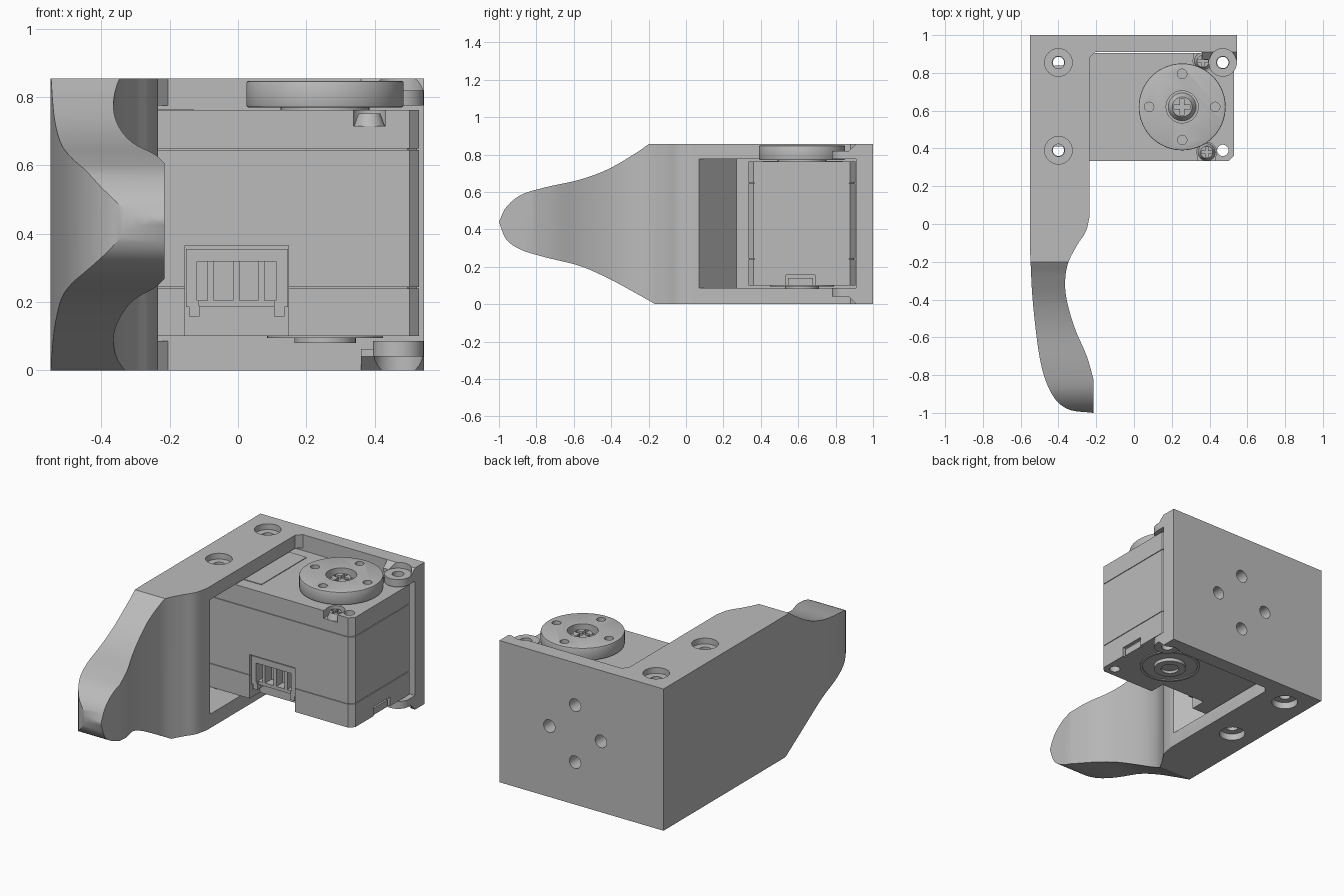
import bpy, bmesh, math
from mathutils import Vector

cube = bpy.data.objects.get("Cube")
if cube:
    bpy.data.objects.remove(cube, do_unlink=True)

grey = bpy.data.materials.new("plain_grey")
grey.use_nodes = True
GREY = (0.5, 0.5, 0.5, 1)
grey.diffuse_color = GREY
grey.node_tree.nodes["Principled BSDF"].inputs["Base Color"].default_value = GREY


def prism(name, pts, a, b, axis="z"):
    """Extrude a 2D outline from a to b along an axis (x: pts are y,z; z: pts are x,y; y: pts are x,z)."""
    place = {"z": lambda p, h: (p[0], p[1], h), "x": lambda p, h: (h, p[0], p[1]),
             "y": lambda p, h: (p[0], h, p[1])}[axis]
    bm = bmesh.new()
    low = bm.faces.new([bm.verts.new(place(p, a)) for p in pts])
    top = bmesh.ops.extrude_face_region(bm, geom=[low])["geom"]
    shift = Vector(place((0, 0), b - a))
    bmesh.ops.translate(bm, verts=[g for g in top if isinstance(g, bmesh.types.BMVert)], vec=shift)
    bmesh.ops.recalc_face_normals(bm, faces=bm.faces)
    mesh = bpy.data.meshes.new(name)
    bm.to_mesh(mesh)
    bm.free()
    mesh.materials.append(grey)
    ob = bpy.data.objects.new(name, mesh)
    bpy.context.collection.objects.link(ob)
    return ob


def box(name, x, y, z):
    return prism(name, [(x[0], y[0]), (x[1], y[0]), (x[1], y[1]), (x[0], y[1])], *z)


def disc(name, c, r, a, b, axis="z", n=40):
    ring = [(c[0] + r * math.cos(math.tau * i / n), c[1] + r * math.sin(math.tau * i / n)) for i in range(n)]
    return prism(name, ring, a, b, axis)


def boolean(ob, cutters, op="DIFFERENCE"):
    for c in cutters:
        m = ob.modifiers.new("cut", "BOOLEAN")
        m.operation, m.solver, m.object = op, "EXACT", c
    dg = bpy.context.evaluated_depsgraph_get()
    dg.update()
    mesh = bpy.data.meshes.new_from_object(ob.evaluated_get(dg))
    ob.modifiers.clear()
    ob.data = mesh
    for c in cutters:
        bpy.data.objects.remove(c, do_unlink=True)
    return ob


def spline(p, steps=6):
    """Catmull-Rom curve through the points."""
    p = [Vector(q) for q in p]
    e = [2 * p[0] - p[1]] + p + [2 * p[-1] - p[-2]]
    out = []
    for a, b, c, d in zip(e, e[1:], e[2:], e[3:]):
        for i in range(steps):
            t = i / steps
            out.append(0.5 * (2 * b + (c - a) * t + (2 * a - 5 * b + 4 * c - d) * t ** 2
                              + (3 * b - a - 3 * c + d) * t ** 3))
    return [tuple(q) for q in out] + [tuple(p[-1])]


H = 0.855
WALL = 0.91
BOLTS = [(-0.4, 0.39), (-0.4, 0.855), (0.47, 0.39), (0.47, 0.855)]
HUB = (0.255, 0.62)

# Bracket: plan outline intersected with the finger's side outline
outer = spline([(-0.55, -0.15), (-0.535, -0.42), (-0.495, -0.73), (-0.435, -0.9), (-0.35, -0.98), (-0.215, -1)])
inner = spline([(-0.215, -0.82), (-0.25, -0.7), (-0.31, -0.56), (-0.35, -0.43), (-0.365, -0.32),
                (-0.35, -0.21), (-0.3, -0.11), (-0.255, -0.04), (-0.235, 0.04)])
plan = [(0.545, 1), (-0.55, 1)] + outer + inner + [(-0.235, WALL - 0.03), (-0.205, WALL), (0.545, WALL)]
bracket = prism("bracket", plan, 0, H)
upper = spline([(-0.2, H), (-0.28, 0.8), (-0.42, 0.72), (-0.57, 0.665), (-0.75, 0.625),
                (-0.88, 0.585), (-0.96, 0.52), (-1, 0.44)])
lower = spline([(-1, 0.44), (-0.96, 0.345), (-0.88, 0.29), (-0.75, 0.25), (-0.57, 0.205),
                (-0.42, 0.14), (-0.28, 0.065), (-0.165, 0)])
side = [(1.1, H + 0.1), (-0.2, H + 0.1)] + upper + lower[1:] + [(-0.165, -0.1), (1.1, -0.1)]
boolean(bracket, [prism("side_cutter", side, -1, 1, "x")], "INTERSECT")

# Screw tabs on the back wall, with a sloped web to the wall
for low, high, edge in ((0.775, 0.82, H), (0.04, 0.085, 0)):
    arc = [(0.47 + 0.075 * math.cos(math.pi * (1 + i / 16)), 0.855 + 0.075 * math.sin(math.pi * (1 + i / 16)))
           for i in range(17)]
    tab = prism("tab", arc + [(0.545, 0.95), (0.395, 0.95)], low, high)
    mid = (low + high) / 2
    out = high if edge else low
    web = prism("web", [(0.87, mid), (0.87, out), (WALL, edge), (0.95, edge), (0.95, mid)], 0.36, 0.545, "x")
    boolean(bracket, [web, tab], "UNION")

# Motor pocket with slanted end, bolt holes and mounting holes
pocket = [(-0.235, 0.07), (-0.47, 0.27), (-0.47, WALL), (-0.2, WALL), (-0.2, 0.07)]
cuts = [prism("pocket", pocket, 0.085, 0.775)]
for c in (BOLTS[0], BOLTS[1], BOLTS[3]):
    cuts.append(disc("bolt_hole", c, 0.033, -0.1, 1))
    cuts += [disc("counterbore", c, 0.073, 0.82, 1), disc("counterbore", c, 0.073, -0.1, 0.04)]
for i in range(4):
    a = math.tau * i / 4
    cuts.append(disc("mount_hole", (0.04 + 0.172 * math.cos(a), 0.4275 + 0.172 * math.sin(a)), 0.038, 0.8, 1.1, "y"))
boolean(bracket, cuts)


# Motor housing in three layers separated by fine seams
def housing(name, z0, z1, inset=0.0):
    x0, x1, y0, y1 = -0.45 + inset, 0.53 - inset, 0.333 + inset, 0.905 - inset
    c = 0.028
    return prism(name, [(x0, y0), (x1 - c, y0), (x1, y0 + c), (x1, y1 - c), (x1 - c, y1), (x0, y1)], z0, z1)


def housing_cutters():
    cut = [disc("through", c, 0.03, 0, 1, n=24) for c in BOLTS]
    cut.append(box("plug_recess", (-0.155, 0.148), (0.3, 0.43), (0.05, 0.365)))
    cut.append(box("side_slot", (0.51, 0.6), (0.535, 0.69), (0.05, 0.155)))
    for x, y in SCREWS:
        cut.append(disc("screw_seat", (x, y), 0.052, 0.715, 0.9))
        s = 0.25 if y < 0.5 else 0.95
        cut.append(box("screw_notch", (x - 0.047, x + 0.047), sorted((y, s)), (0.715, 0.9)))
    return cut


SCREWS = [(0.385, 0.38), (0.365, 0.862)]
for name, z0, z1, inset in (("motor_base", 0.1, 0.24, 0), ("motor_body", 0.244, 0.645, 0),
                            ("motor_cover", 0.649, 0.762, 0), ("motor_core", 0.11, 0.75, 0.006)):
    boolean(housing(name, z0, z1, inset), housing_cutters())
box("cover_panel", (-0.42, -0.13), (0.41, 0.84), (0.761, 0.766))
box("side_slot_tab", (0.5, 0.522), (0.545, 0.68), (0.1, 0.14))

# Cable socket with pins
socket = box("socket", (-0.153, 0.146), (0.345, 0.44), (0.185, 0.355))
boolean(socket, [box("cavity", (-0.12, 0.112), (0.3, 0.42), (0.205, 0.318)),
                 box("foot_gap", (-0.115, 0.107), (0.3, 0.36), (0.15, 0.3))])
for x in (-0.08, -0.005, 0.068):
    box("pin", (x - 0.009, x + 0.009), (0.36, 0.425), (0.2, 0.318))
for x in (-0.128, 0.121):
    box("socket_foot", (x - 0.015, x + 0.015), (0.345, 0.43), (0.158, 0.19))


# Pan head screws with a cross recess
def screw(name, c, r, base, top):
    head = disc(name, c, r, base, top, n=32)
    for v in head.data.vertices:
        if v.co.z > top - 0.001:
            v.co.x = c[0] + (v.co.x - c[0]) * 0.7
            v.co.y = c[1] + (v.co.y - c[1]) * 0.7
    w, d = r * 0.14, r * 0.6
    boolean(head, [box("cross", (c[0] - a, c[0] + a), (c[1] - b, c[1] + b), (top - 0.015, top + 0.1))
                   for a, b in ((w, d), (d, w))])


for c in SCREWS:
    screw("cover_screw", c, 0.046, 0.714, 0.752)

# Output horn with four holes and a recessed centre screw
horn = disc("horn", HUB, 0.23, 0.77, 0.848, n=72)
bevel = horn.modifiers.new("bevel", "BEVEL")
bevel.width, bevel.segments, bevel.limit_method = 0.006, 2, "ANGLE"
holes = [disc("centre_recess", HUB, 0.085, 0.8, 0.9)]
for i in range(4):
    a = math.tau * i / 4
    holes.append(disc("horn_hole", (HUB[0] + 0.175 * math.cos(a), HUB[1] + 0.175 * math.sin(a)), 0.025, 0.7, 0.9, n=24))
boolean(horn, holes)
disc("horn_collar", HUB, 0.13, 0.755, 0.772)
screw("horn_screw", HUB, 0.075, 0.798, 0.832)

# Idler side on the underside
ring = disc("idler_ring", HUB, 0.17, 0.094, 0.102, n=56)
boolean(ring, [disc("ring_gap", HUB, 0.155, 0, 0.2)])
boss = disc("idler_boss", HUB, 0.09, 0.08, 0.105)
boolean(boss, [disc("boss_hole", HUB, 0.05, 0, 0.095)])

# Smooth the curved surfaces, keep hard edges
bpy.ops.object.select_all(action="DESELECT")
for ob in bpy.context.collection.objects:
    if ob.type == "MESH" and grey.name in ob.data.materials:
        ob.select_set(True)
        bpy.context.view_layer.objects.active = ob
bpy.ops.object.shade_smooth_by_angle(angle=math.radians(30))
